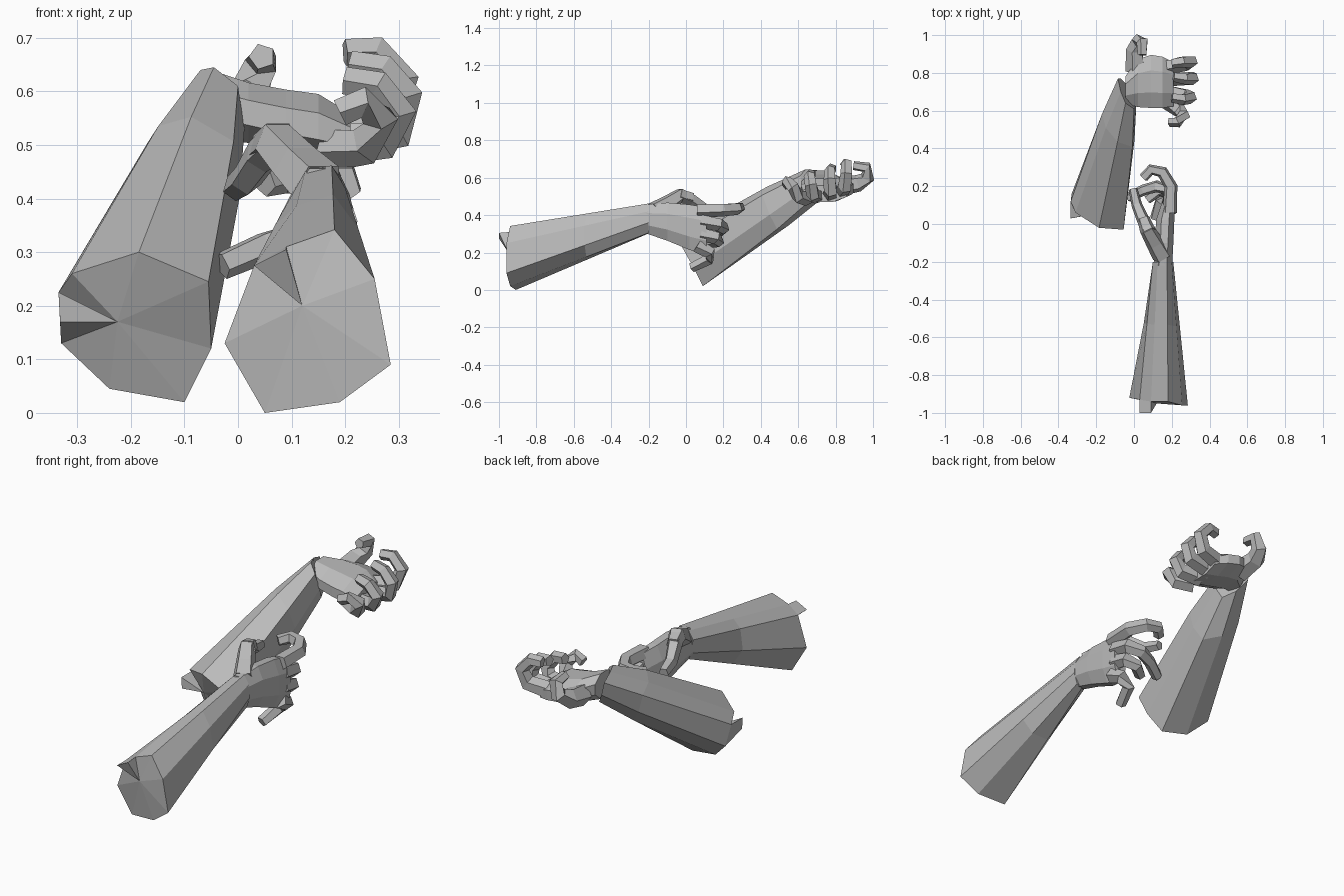
import bpy, bmesh, math
from mathutils import Vector

if "Cube" in bpy.data.objects:
    bpy.data.objects.remove(bpy.data.objects["Cube"])

grey = bpy.data.materials.new("plain grey")
grey.diffuse_color = (0.5, 0.5, 0.5, 1)
grey.use_nodes = True
grey.node_tree.nodes["Principled BSDF"].inputs["Base Color"].default_value = grey.diffuse_color


def finish(name, bm):
    bmesh.ops.recalc_face_normals(bm, faces=bm.faces)
    mesh = bpy.data.meshes.new(name)
    bm.to_mesh(mesh)
    bm.free()
    mesh.materials.append(grey)
    bpy.context.collection.objects.link(bpy.data.objects.new(name, mesh))


def loft(name, rings, hub=None):
    """Skin matching rings; the first end may fan out from a hub point."""
    bm = bmesh.new()
    loops = [[bm.verts.new(p) for p in ring] for ring in rings]
    n = len(loops[0])
    for a, b in zip(loops, loops[1:]):
        for i in range(n):
            j = (i + 1) % n
            bm.faces.new((a[i], a[j], b[j], b[i]))
    if hub:
        c = bm.verts.new(hub)
        for i in range(n):
            bm.faces.new((loops[0][i], loops[0][(i + 1) % n], c))
    else:
        bm.faces.new(loops[0])
    bm.faces.new(loops[-1])
    finish(name, bm)


def blend(a, b, t, scale):
    """Ring between two rings, swollen about its centre."""
    ring = [Vector(p).lerp(Vector(q), t) for p, q in zip(a, b)]
    mid = sum(ring, Vector()) / len(ring)
    return [mid + (p - mid) * scale for p in ring]


def finger(name, path, r0, r1, up, sides=5):
    """Tapered, bent tube with flat sides."""
    pts = [Vector(p) for p in path]
    rings = []
    for i, p in enumerate(pts):
        d = (pts[min(i + 1, len(pts) - 1)] - pts[max(i - 1, 0)]).normalized()
        u = Vector(up)
        u = (u - d * u.dot(d)).normalized()
        v = d.cross(u)
        r = r0 + (r1 - r0) * i / (len(pts) - 1)
        angles = [2 * math.pi * (k + 0.5) / sides for k in range(sides)]
        rings.append([p + (u * math.cos(a) + v * math.sin(a)) * r for a in angles])
    loft(name, rings)


def oval(centre, a, b):
    """Eight-sided ring spanned by half axes a and b."""
    c, a, b = Vector(centre), Vector(a), Vector(b)
    return [c + a * 1.05 * math.cos(t) + b * 1.05 * math.sin(t)
            for t in (math.pi * (k + 0.5) / 4 for k in range(8))]


def spur(name, base, tips):
    """Small torn wedge on the open end of a forearm."""
    bm = bmesh.new()
    a, b, c = [bm.verts.new(p) for p in base]
    d, e = [bm.verts.new(p) for p in tips]
    for f in ((a, b, c), (a, b, e, d), (d, e, c), (a, d, c), (b, e, c)):
        bm.faces.new(f)
    finish(name, bm)


# Near forearm
end = [(.18, -.94, .342), (.255, -.96, .25), (.285, -.96, .09), (.19, -.94, .02),
       (.05, -.91, 0), (-.025, -.92, .13), (.03, -.93, .275), (.09, -.94, .31)]
wrist = [(.175, -.2, .462), (.2, -.2, .42), (.208, -.2, .36), (.19, -.2, .305),
         (.155, -.2, .302), (.115, -.2, .34), (.1, -.2, .41), (.125, -.2, .45)]
loft("near_forearm", [end, blend(end, wrist, .55, 1.0), wrist], (.12, -.95, .2))
spur("near_forearm_spur", [end[6], end[7], (.12, -.95, .2)],
     [(.03, -1, .275), (.09, -1, .305)])

# Near hand: upright palm, fingers curling left
loft("near_palm", [
    oval((.153, -.22, .38), (.05, 0, 0), (0, 0, .078)),
    oval((.16, -.1, .365), (.05, 0, 0), (0, 0, .105)),
    oval((.165, .02, .335), (.05, 0, 0), (0, 0, .125)),
    oval((.18, .11, .315), (.035, 0, 0), (0, 0, .13))])
finger("near_thumb_base", [(.15, -.17, .42), (.11, -.1, .46), (.07, -.03, .505),
                           (.05, .03, .49)], .055, .035, (0, 0, 1))
finger("near_thumb", [(.08, -.04, .51), (.045, .03, .48), (.015, .1, .435),
                      (-.005, .185, .42)], .04, .025, (0, 0, 1))
near = {
    "index": [(.19, .06, .425), (.195, .2, .43), (.15, .275, .435), (.09, .288, .44), (.05, .245, .43)],
    "middle": [(.185, .08, .37), (.185, .175, .35), (.12, .2, .33), (.05, .18, .31), (-.03, .14, .275)],
    "ring": [(.185, .08, .30), (.185, .16, .28), (.13, .175, .26), (.07, .13, .25)],
    "little": [(.185, .06, .24), (.18, .125, .2), (.14, .125, .165), (.11, .03, .12)],
}
for part, path in near.items():
    finger("near_" + part + "_finger", path, .04, .027, (0, 0, 1))

# Far forearm
end = [(-.185, -.02, .3), (-.055, -.03, .245), (-.05, .04, .12), (-.1, .09, .02),
       (-.24, .11, .045), (-.33, .16, .13), (-.335, .12, .225), (-.31, .06, .26)]
wrist = [(-.045, .64, .645), (0, .61, .61), (.012, .63, .53), (0, .66, .475),
         (-.03, .73, .49), (-.07, .77, .55), (-.085, .77, .615), (-.07, .7, .64)]
loft("far_forearm", [end, blend(end, wrist, .7, 1.12), wrist], (-.225, .05, .17))
spur("far_forearm_spur", [end[5], end[6], (-.225, .05, .17)],
     [(-.332, .03, .17), (-.335, .03, .225)])

# Far hand: level palm, fingers curling up
loft("far_palm", [
    oval((-.045, .71, .575), (0, .075, 0), (0, 0, .065)),
    oval((.02, .745, .56), (0, .13, 0), (0, 0, .058)),
    oval((.09, .755, .545), (0, .145, 0), (0, 0, .06)),
    oval((.15, .75, .535), (0, .14, 0), (0, 0, .062)),
    oval((.21, .74, .515), (0, .12, 0), (0, 0, .045))])
finger("far_thumb", [(.01, .81, .55), (.005, .92, .57), (.025, .97, .6),
                     (.045, .965, .655), (.045, .895, .665)], .055, .025, (1, 0, 0))
far = {
    "index": [(.17, .83, .53), (.28, .85, .55), (.305, .86, .62), (.255, .86, .675), (.2, .85, .672)],
    "middle": [(.17, .77, .51), (.3, .775, .53), (.312, .77, .59), (.27, .77, .64), (.21, .78, .65)],
    "ring": [(.17, .70, .5), (.275, .68, .51), (.3, .67, .56), (.26, .66, .61), (.2, .67, .62)],
    "little": [(.17, .65, .49), (.24, .6, .5), (.265, .575, .55), (.23, .54, .58), (.19, .54, .56)],
}
for part, path in far.items():
    finger("far_" + part + "_finger", path, .042, .027, (0, 1, 0))
